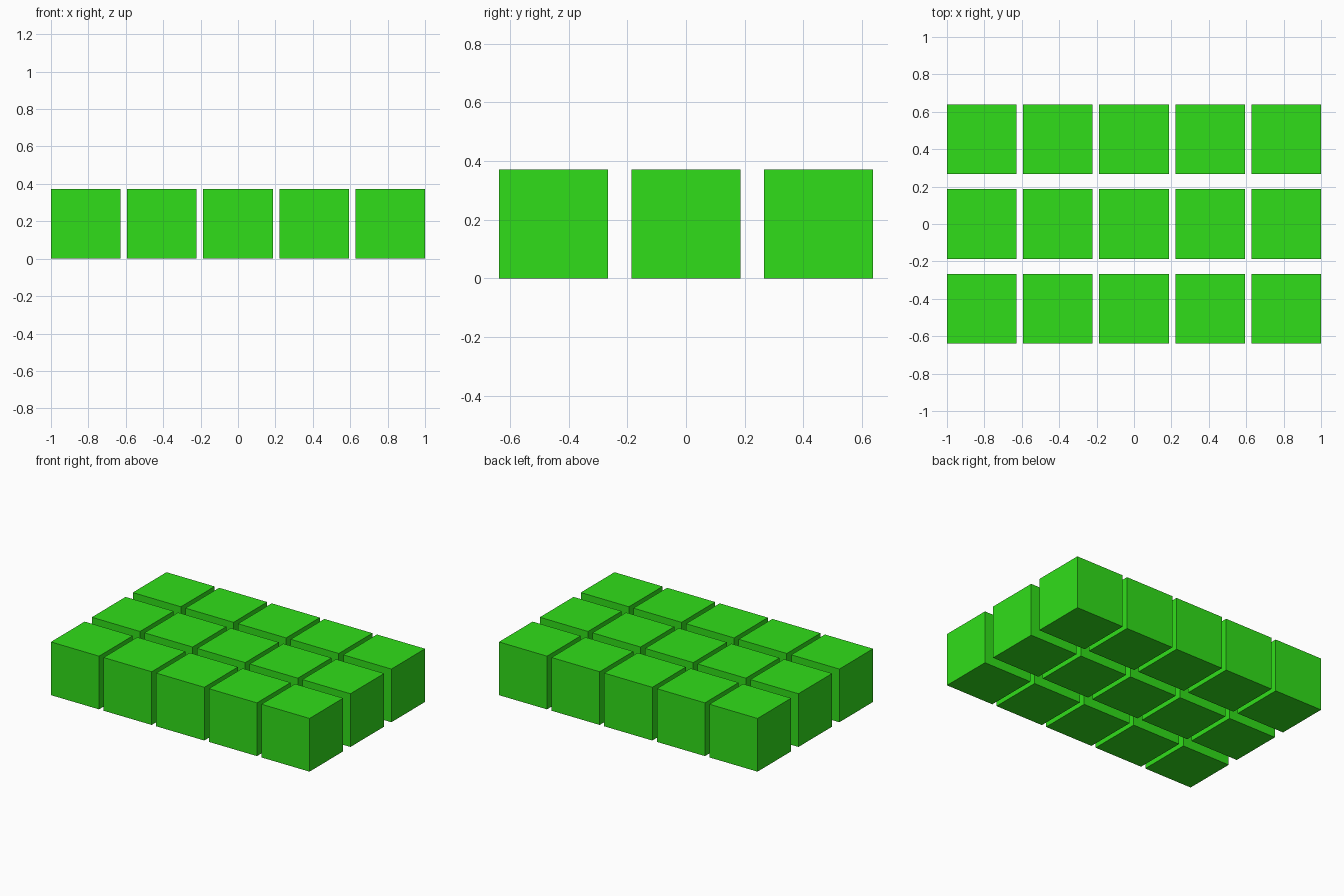
import bpy

if "Cube" in bpy.data.objects:
    bpy.data.objects.remove(bpy.data.objects["Cube"])

SIZE = 0.372          # cube edge
PITCH_X = 0.407       # column spacing
PITCH_Y = 0.452       # row spacing
COLS, ROWS = 5, 3

green = bpy.data.materials.new("green")
green.diffuse_color = (0.03, 0.73, 0.01, 1.0)
green.use_nodes = True
green.node_tree.nodes["Principled BSDF"].inputs["Base Color"].default_value = green.diffuse_color


def add_cube(name, x, y):
    bpy.ops.mesh.primitive_cube_add(size=SIZE, location=(x, y, SIZE / 2))
    cube = bpy.context.object
    cube.name = name
    cube.data.materials.append(green)


# Grid of separate cubes resting on the ground
for row in range(ROWS):
    for col in range(COLS):
        add_cube(f"cube_row{row + 1}_column{col + 1}",
                 (col - (COLS - 1) / 2) * PITCH_X,
                 (row - (ROWS - 1) / 2) * PITCH_Y)
